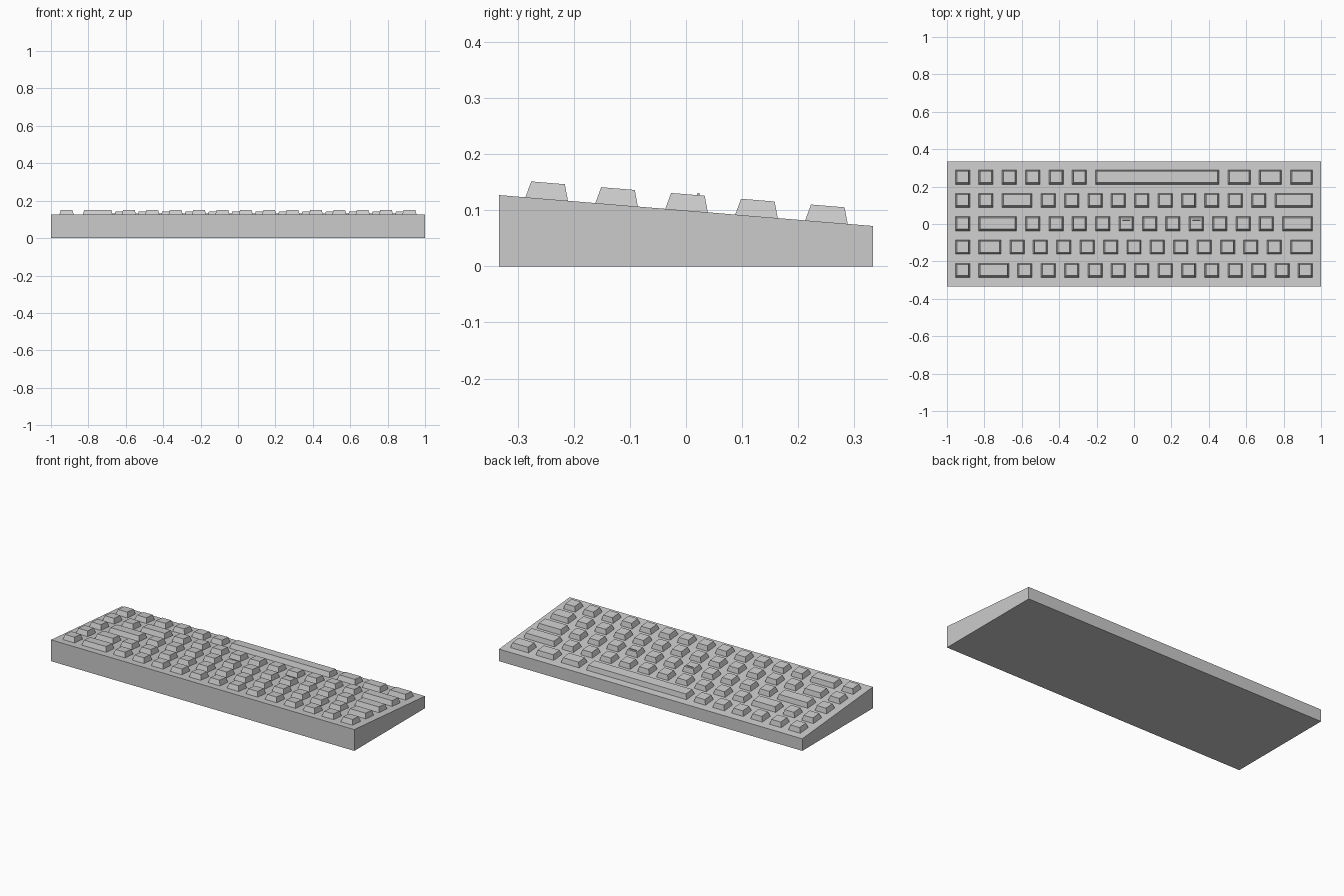
import bpy, bmesh, math
from mathutils import Matrix, Vector

if "Cube" in bpy.data.objects:
    bpy.data.objects.remove(bpy.data.objects["Cube"])

# Case top plane: falls from front (-y) to back (+y)
HALF_X, HALF_Y = 1.0, 0.333
Z_FRONT, Z_BACK = 0.127, 0.072
SLOPE = (Z_BACK - Z_FRONT) / (2 * HALF_Y)
TILT = Matrix.Rotation(math.atan(SLOPE), 4, 'X')
UNIT, GAP = 0.125, 0.042          # key pitch and gap between key bases
SINK, RISE, INSET = 0.01, 0.029, 0.0107


def finish(name, bm):
    bmesh.ops.recalc_face_normals(bm, faces=bm.faces)
    mesh = bpy.data.meshes.new(name)
    bm.to_mesh(mesh)
    bm.free()
    obj = bpy.data.objects.new(name, mesh)
    bpy.context.collection.objects.link(obj)
    return obj


def on_plate(x, y):
    """Frame lying on the sloped case top at x, y."""
    z = (Z_FRONT + Z_BACK) / 2 + SLOPE * y
    return Matrix.Translation((x, y, z)) @ TILT


def block(name, frame, w, d, z0, z1, inset=0.0):
    """Box, optionally narrowing towards the top."""
    bm = bmesh.new()
    bmesh.ops.create_cube(bm, size=1)
    for v in bm.verts:
        top = v.co.z > 0
        shrink = 2 * inset if top else 0
        v.co = Vector((v.co.x * (w - shrink), v.co.y * (d - shrink),
                       z1 if top else z0))
    obj = finish(name, bm)
    obj.matrix_world = frame
    return obj


# Wedge case
bm = bmesh.new()
bmesh.ops.create_cube(bm, size=1)
for v in bm.verts:
    top_z = Z_BACK if v.co.y > 0 else Z_FRONT
    v.co = Vector((v.co.x * 2 * HALF_X, v.co.y * 2 * HALF_Y,
                   top_z if v.co.z > 0 else 0))
finish("case", bm)

# Key rows from front to back, widths in key units
A, B = 4 / 3, 5 / 3
rows = [
    [1, B] + [1] * 13,
    [1, A] + [1] * 12 + [A],
    [1, 2] + [1] * 11 + [B],
    [1, 1, B] + [1] * 10 + [2],
    [1] * 6 + [17 / 3, A, A, A],
]
for r, widths in enumerate(rows):
    y = 0.001 + (r - 2) * 0.1247
    x = -UNIT * sum(widths) / 2
    for c, units in enumerate(widths):
        w = units * UNIT
        name = "space_bar" if units > 3 else f"key_{r + 1}_{c + 1}"
        block(name, on_plate(x + w / 2, y), w - GAP, 0.0815, -SINK, RISE, INSET)
        # Homing bars on two middle row keys
        if r == 2 and c in (6, 9):
            frame = on_plate(x + w / 2, y) @ Matrix.Translation((0, 0.0185, 0))
            block(f"homing_bar_{c}", frame, 0.042, 0.004, RISE - 0.002, RISE + 0.004)
        x += w
